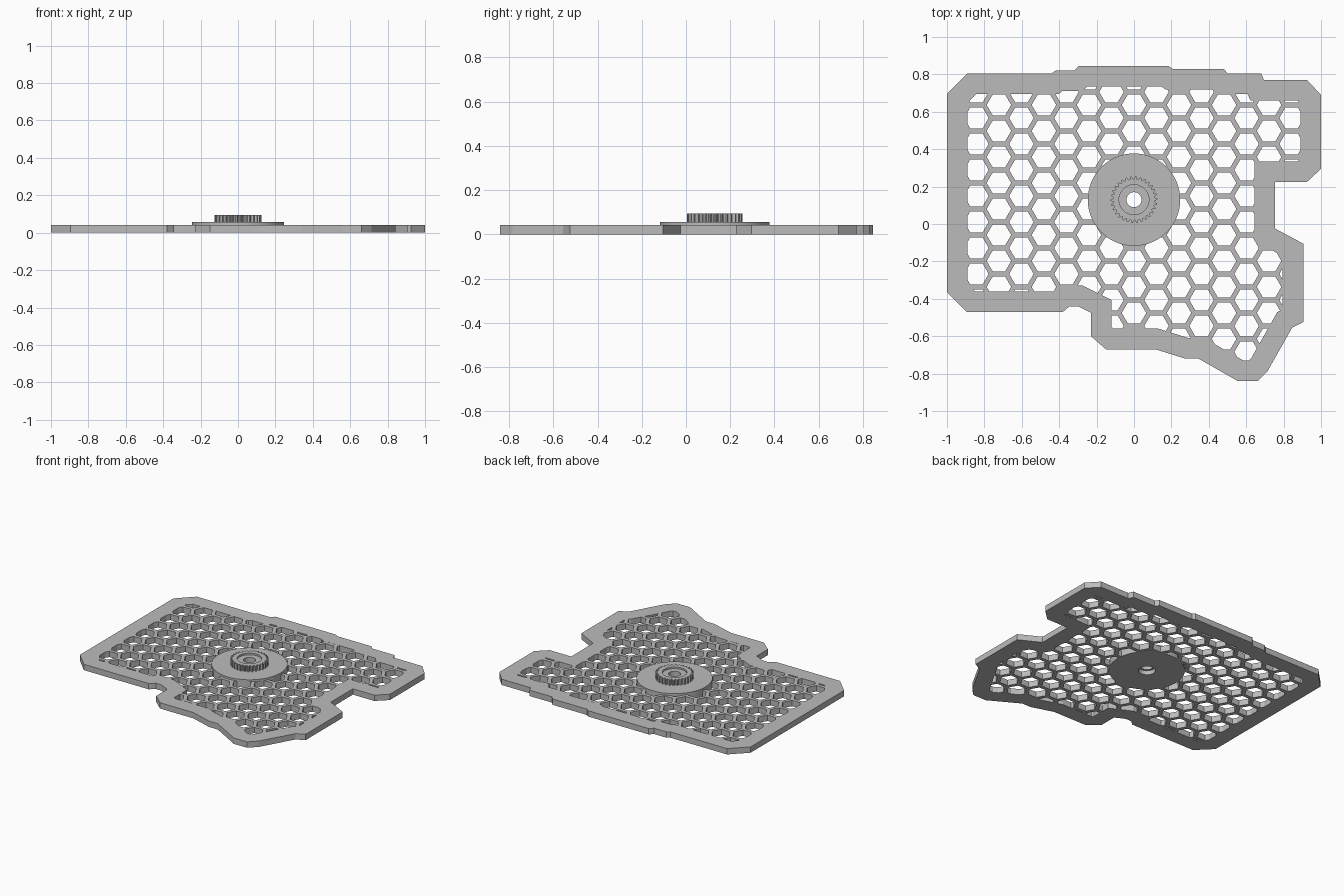
import bpy
import bmesh
import math
from mathutils import Vector

cube = bpy.data.objects.get("Cube")
if cube:
    bpy.data.objects.remove(cube, do_unlink=True)

THICK = 0.042
RIM = 0.11
PITCH = 0.139
HUB = Vector((0, 0.13))
HUB_R = 0.247
TEETH = 30
STEPS = TEETH * 4

grey = bpy.data.materials.new("plain_grey")
grey.use_nodes = True
grey.diffuse_color = (0.5, 0.5, 0.5, 1)
grey.node_tree.nodes["Principled BSDF"].inputs["Base Color"].default_value = grey.diffuse_color

# Plate outline, clockwise from the back left corner
OUTLINE = [Vector(p) for p in (
    (-0.89, 0.805), (-0.44, 0.805), (-0.42, 0.82), (-0.32, 0.82), (-0.295, 0.845),
    (0.185, 0.845), (0.205, 0.83), (0.48, 0.83), (0.5, 0.805), (0.68, 0.805),
    (0.695, 0.77), (0.925, 0.77), (1, 0.69), (1, 0.295), (0.925, 0.225),
    (0.755, 0.225), (0.755, -0.025), (0.905, -0.105), (0.905, -0.525), (0.845, -0.555),
    (0.715, -0.785), (0.66, -0.84), (0.555, -0.84), (0.345, -0.72), (0.275, -0.72),
    (0.115, -0.67), (-0.15, -0.67), (-0.23, -0.6), (-0.23, -0.475), (-0.3, -0.44),
    (-0.345, -0.44), (-0.38, -0.47), (-0.895, -0.47), (-1, -0.365), (-1, 0.695))]


def inset(points, distance):
    """Move every edge of a clockwise outline inwards, with mitred corners."""
    result = []
    for i, point in enumerate(points):
        before = (point - points[i - 1]).normalized()
        after = (points[(i + 1) % len(points)] - point).normalized()
        n1 = Vector((before.y, -before.x))
        n2 = Vector((after.y, -after.x))
        result.append(point + (n1 + n2) * distance / (1 + n1.dot(n2)))
    return result


def circle(centre, radius, count):
    return [centre + radius * Vector((math.cos(a), math.sin(a)))
            for a in (math.tau * i / count for i in range(count))]


def finish(name, bm):
    bmesh.ops.recalc_face_normals(bm, faces=bm.faces)
    mesh = bpy.data.meshes.new(name)
    bm.to_mesh(mesh)
    bm.free()
    mesh.materials.append(grey)
    obj = bpy.data.objects.new(name, mesh)
    bpy.context.collection.objects.link(obj)
    return obj


def prisms(name, outlines, bottom, top):
    """One object with a straight prism for each outline."""
    bm = bmesh.new()
    for outline in outlines:
        face = bm.faces.new([bm.verts.new((p.x, p.y, bottom)) for p in outline])
        extruded = bmesh.ops.extrude_face_region(bm, geom=[face], use_keep_orig=True)
        moved = [v for v in extruded["geom"] if isinstance(v, bmesh.types.BMVert)]
        bmesh.ops.translate(bm, verts=moved, vec=(0, 0, top - bottom))
    return finish(name, bm)


def activate(obj):
    bpy.ops.object.select_all(action="DESELECT")
    obj.select_set(True)
    bpy.context.view_layer.objects.active = obj


def combine(target, tool, operation):
    """Apply a boolean and discard the tool."""
    tool.hide_render = True
    mod = target.modifiers.new(operation.lower(), "BOOLEAN")
    mod.operation = operation
    mod.solver = "EXACT"
    mod.object = tool
    activate(target)
    bpy.ops.object.modifier_apply(modifier=mod.name)
    bpy.data.objects.remove(tool, do_unlink=True)


# Honeycomb openings, kept inside the rim
hexagons = []
for column in range(-8, 9):
    x = column * PITCH * math.sqrt(3) / 2
    shift = 0 if column % 2 else PITCH / 2
    for row in range(-10, 4):
        centre = Vector((x, 0.567 + shift + row * PITCH))
        hexagons.append(circle(centre, 0.0655, 6))
cells = prisms("cells", hexagons, -0.1, 0.2)
opening = prisms("opening", [inset(OUTLINE, RIM)], -0.05, 0.15)
combine(cells, opening, "INTERSECT")

# Perforated plate with a round seat for the hub
plate = prisms("honeycomb_plate", [OUTLINE], 0, THICK)
combine(plate, cells, "DIFFERENCE")
seat = prisms("seat", [circle(HUB, HUB_R, STEPS)], -0.1, 0.2)
combine(plate, seat, "DIFFERENCE")

# Hub: flange, toothed collar, top recess and stepped bore, as closed rings
# (radius, height, toothed)
RINGS = [
    (HUB_R, 0, False), (HUB_R, 0.056, False), (0.125, 0.056, True), (0.125, 0.095, True),
    (0.1, 0.095, False), (0.08, 0.095, False), (0.08, 0.083, False), (0.04, 0.083, False),
    (0.04, 0.03, False), (0.055, 0.03, False), (0.055, 0, False)]
bm = bmesh.new()
loops = []
for radius, height, toothed in RINGS:
    loop = []
    for i, p in enumerate(circle(Vector((0, 0)), 1, STEPS)):
        r = radius - (0.015 if toothed and i % 4 > 1 else 0)
        loop.append(bm.verts.new((HUB.x + p.x * r, HUB.y + p.y * r, height)))
    loops.append(loop)
for j, upper in enumerate(loops):
    lower = loops[j - 1]
    for i in range(STEPS):
        k = (i + 1) % STEPS
        bm.faces.new((lower[i], lower[k], upper[k], upper[i]))
hub = finish("toothed_hub", bm)
activate(hub)
bpy.ops.object.shade_smooth_by_angle(angle=math.radians(20))
